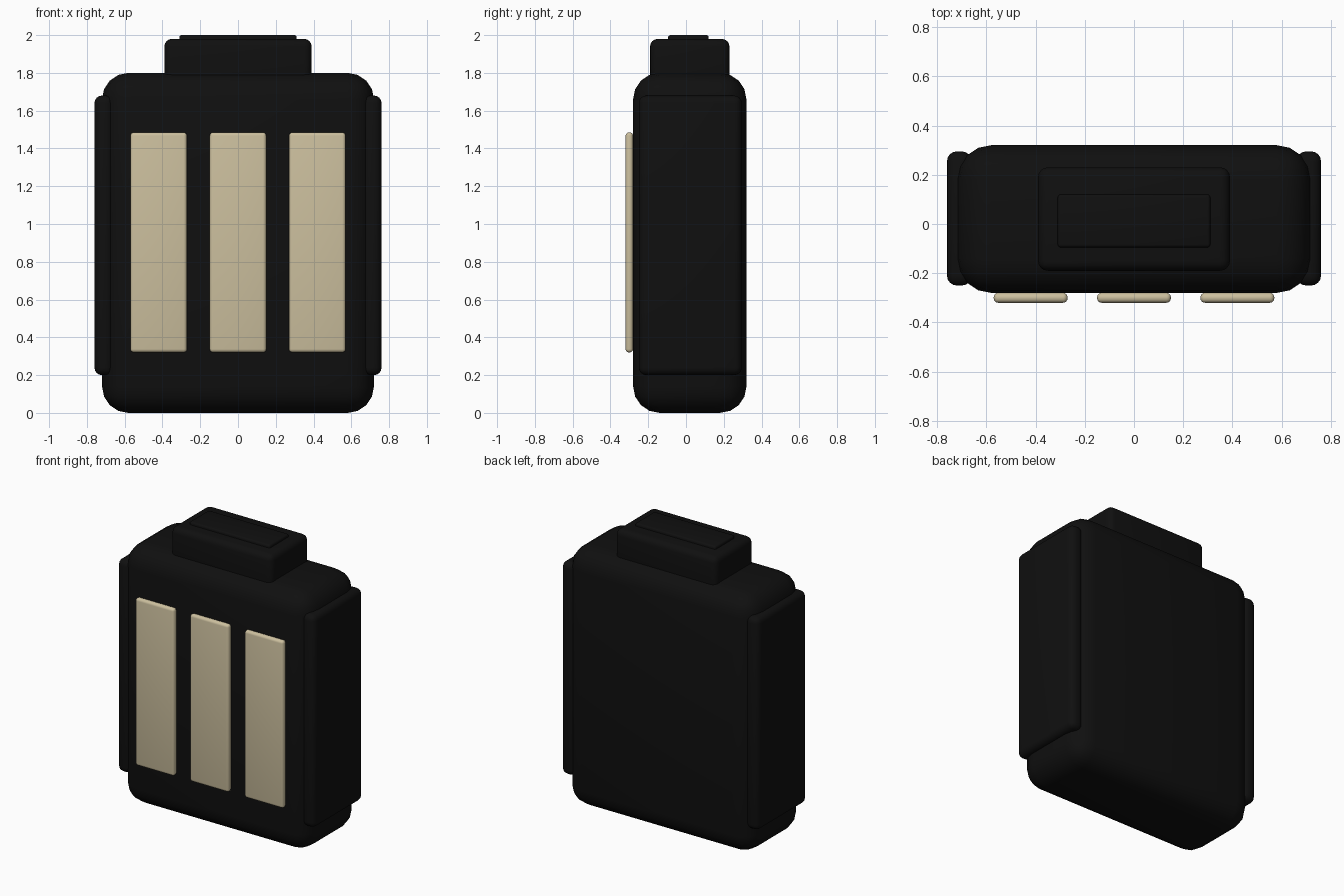
import bpy
import bmesh
from mathutils import Vector

cube = bpy.data.objects.get("Cube")
if cube:
    bpy.data.objects.remove(cube, do_unlink=True)


def material(name, rgb):
    mat = bpy.data.materials.new(name)
    mat.use_nodes = True
    mat.diffuse_color = (*rgb, 1)
    mat.node_tree.nodes["Principled BSDF"].inputs["Base Color"].default_value = (*rgb, 1)
    return mat


black = material("matte black", (0.005, 0.005, 0.005))
tan = material("warm tan", (0.60, 0.52, 0.34))


def rounded_box(name, low, high, radius, mat, segments=4):
    """Box between two corners with rounded edges."""
    low, high = Vector(low), Vector(high)
    mesh = bpy.data.meshes.new(name)
    bm = bmesh.new()
    bmesh.ops.create_cube(bm, size=1)
    for v in bm.verts:
        v.co = (low + high) / 2 + v.co * (high - low)
    bm.to_mesh(mesh)
    bm.free()
    mesh.materials.append(mat)
    obj = bpy.data.objects.new(name, mesh)
    bpy.context.collection.objects.link(obj)
    bevel = obj.modifiers.new("rounded edges", "BEVEL")
    bevel.width = radius
    bevel.segments = segments
    bpy.ops.object.select_all(action="DESELECT")
    obj.select_set(True)
    bpy.context.view_layer.objects.active = obj
    bpy.ops.object.modifier_apply(modifier=bevel.name)
    bpy.ops.object.shade_smooth_by_angle()
    return obj


# Main case with its stepped cap
rounded_box("case", (-0.72, -0.28, 0), (0.72, 0.32, 1.8), 0.14, black)
rounded_box("neck", (-0.39, -0.19, 1.7), (0.39, 0.23, 1.98), 0.04, black)
rounded_box("cap_plate", (-0.31, -0.095, 1.94), (0.31, 0.12, 2.0), 0.012, black, 3)

# Raised pads on both sides
for side, name in ((1, "left_side_pad"), (-1, "right_side_pad")):
    xs = sorted((side * 0.66, side * 0.76))
    rounded_box(name, (xs[0], -0.25, 0.2), (xs[1], 0.295, 1.68), 0.04, black)

# Three upright bars on the front
for x, name in ((-0.42, "right_bar"), (0, "middle_bar"), (0.42, "left_bar")):
    rounded_box(name, (x - 0.15, -0.32, 0.32), (x + 0.15, -0.28, 1.485), 0.018, tan)
